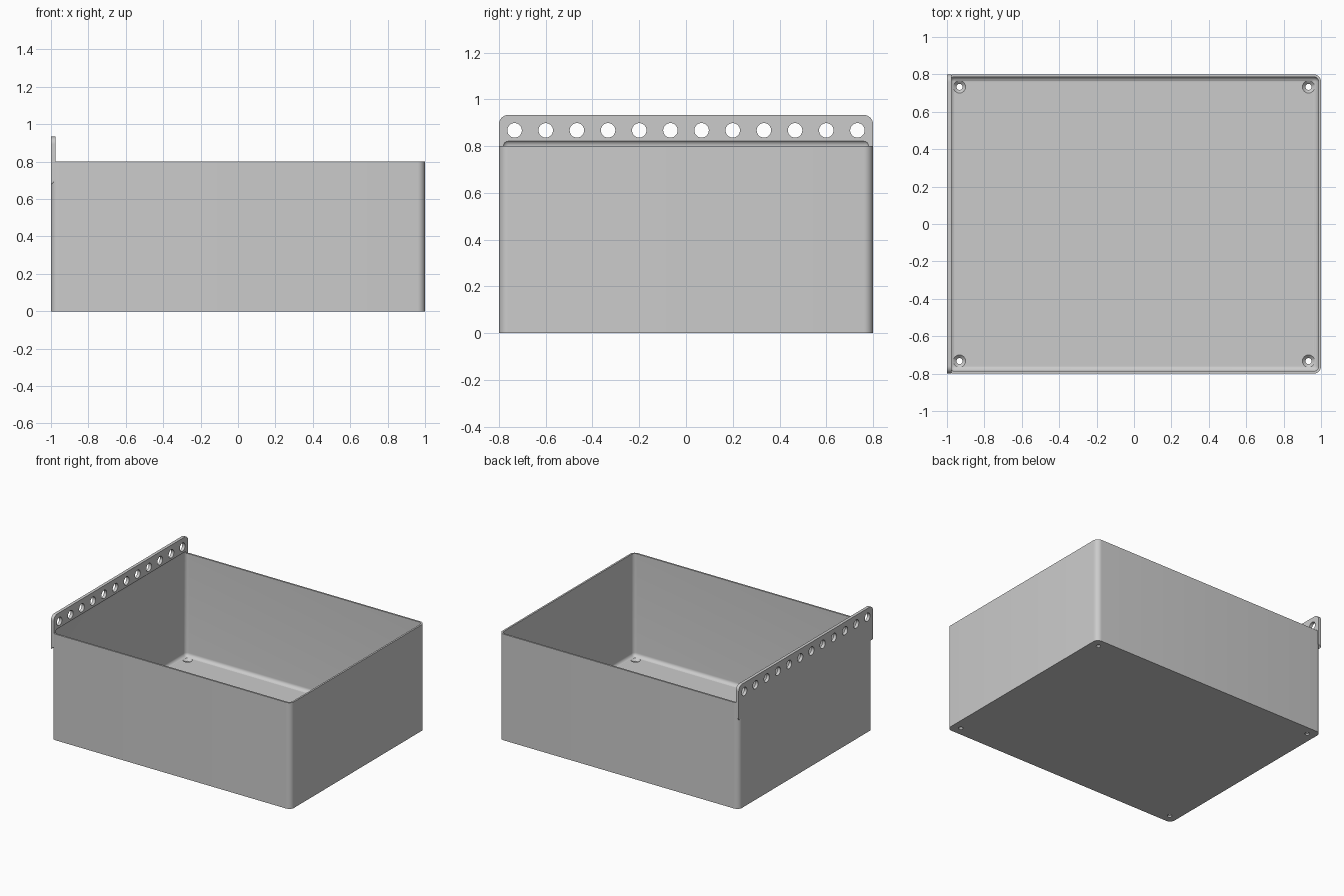
import bpy
import bmesh
from math import pi, cos, sin
from mathutils import Matrix, Vector

if "Cube" in bpy.data.objects:
    bpy.data.objects.remove(bpy.data.objects["Cube"], do_unlink=True)

WALL, FLOOR, HEIGHT = 0.0133, 0.0267, 0.8
INNER_R, OUTER_R = 0.0267, 0.04
RAIL_TOP, RAIL_T = 0.933, 0.0233

grey = bpy.data.materials.new("plain grey")
grey.use_nodes = True
colour = (0.6, 0.6, 0.6, 1)
grey.diffuse_color = colour
grey.node_tree.nodes["Principled BSDF"].inputs["Base Color"].default_value = colour


def make_object(name, bm):
    bmesh.ops.recalc_face_normals(bm, faces=bm.faces)
    mesh = bpy.data.meshes.new(name)
    bm.to_mesh(mesh)
    bm.free()
    mesh.materials.append(grey)
    obj = bpy.data.objects.new(name, mesh)
    bpy.context.collection.objects.link(obj)
    return obj


def box(name, low, high, radius, pick):
    """Box between two corners, with the picked edges rounded."""
    low, high = Vector(low), Vector(high)
    bm = bmesh.new()
    bmesh.ops.create_cube(bm, size=1)
    bmesh.ops.scale(bm, vec=high - low, verts=bm.verts)
    bmesh.ops.translate(bm, vec=(low + high) / 2, verts=bm.verts)
    edges = [e for e in bm.edges if pick(e)]
    bmesh.ops.bevel(bm, geom=edges, offset=radius, segments=8,
                    profile=0.5, affect='EDGES')
    return make_object(name, bm)


def add_cone(bm, centre, r1, r2, depth, turn=Matrix()):
    bmesh.ops.create_cone(bm, cap_ends=True, segments=32, radius1=r1, radius2=r2,
                          depth=depth, matrix=Matrix.Translation(centre) @ turn)


def combine(target, tool, operation):
    mod = target.modifiers.new(operation.lower(), 'BOOLEAN')
    mod.operation, mod.solver, mod.object = operation, 'EXACT', tool
    bpy.context.view_layer.objects.active = target
    bpy.ops.object.modifier_apply(modifier=mod.name)
    bpy.data.objects.remove(tool, do_unlink=True)


def along(edge, axis):
    d = edge.verts[1].co - edge.verts[0].co
    return abs(d[axis]) > 0.999 * d.length


# Outer shell with rounded upright corners
storage_bin = box("storage_bin", (-1, -0.8, 0), (1, 0.8, HEIGHT), OUTER_R,
                  lambda e: along(e, 2))

# Hanging rail: rounded upper corners, sloped underside
rail = box("hanging_rail", (-1, -0.8, 0.677), (-1 + RAIL_T, 0.8, RAIL_TOP), OUTER_R,
           lambda e: along(e, 0) and e.verts[0].co.z > HEIGHT)
for v in rail.data.vertices:
    if v.co.z < 0.68 and v.co.x > -0.99:
        v.co.z += RAIL_T
combine(storage_bin, rail, 'UNION')

# Cavity, filleted all round, which also undercuts the rail
cavity = box("cavity_cutter", (-1 + WALL, -0.8 + WALL, FLOOR),
             (1 - WALL, 0.8 - WALL, HEIGHT + INNER_R), INNER_R, lambda e: True)
combine(storage_bin, cavity, 'DIFFERENCE')

# Row of round holes through the rail
bm = bmesh.new()
for i in range(12):
    add_cone(bm, (-1 + RAIL_T / 2, (i - 5.5) * 0.1333, 0.867), 0.031, 0.031, 0.1,
             Matrix.Rotation(pi / 2, 4, 'Y'))
combine(storage_bin, make_object("rail_hole_cutter", bm), 'DIFFERENCE')

# Countersunk screw holes in the floor corners
for name, r1, r2, z, depth in (("screw_hole_cutter", 0.016, 0.016, 0, 0.2),
                               ("countersink_cutter", 0.013, 0.036, 0.0187, 0.022)):
    bm = bmesh.new()
    for x in (-0.933, 0.933):
        for y in (-0.733, 0.733):
            add_cone(bm, (x, y, z), r1, r2, depth)
    combine(storage_bin, make_object(name, bm), 'DIFFERENCE')

# Smooth fillets, sharp rims
bpy.ops.object.select_all(action='DESELECT')
storage_bin.select_set(True)
bpy.context.view_layer.objects.active = storage_bin
bpy.ops.object.shade_smooth_by_angle(angle=pi / 6)
